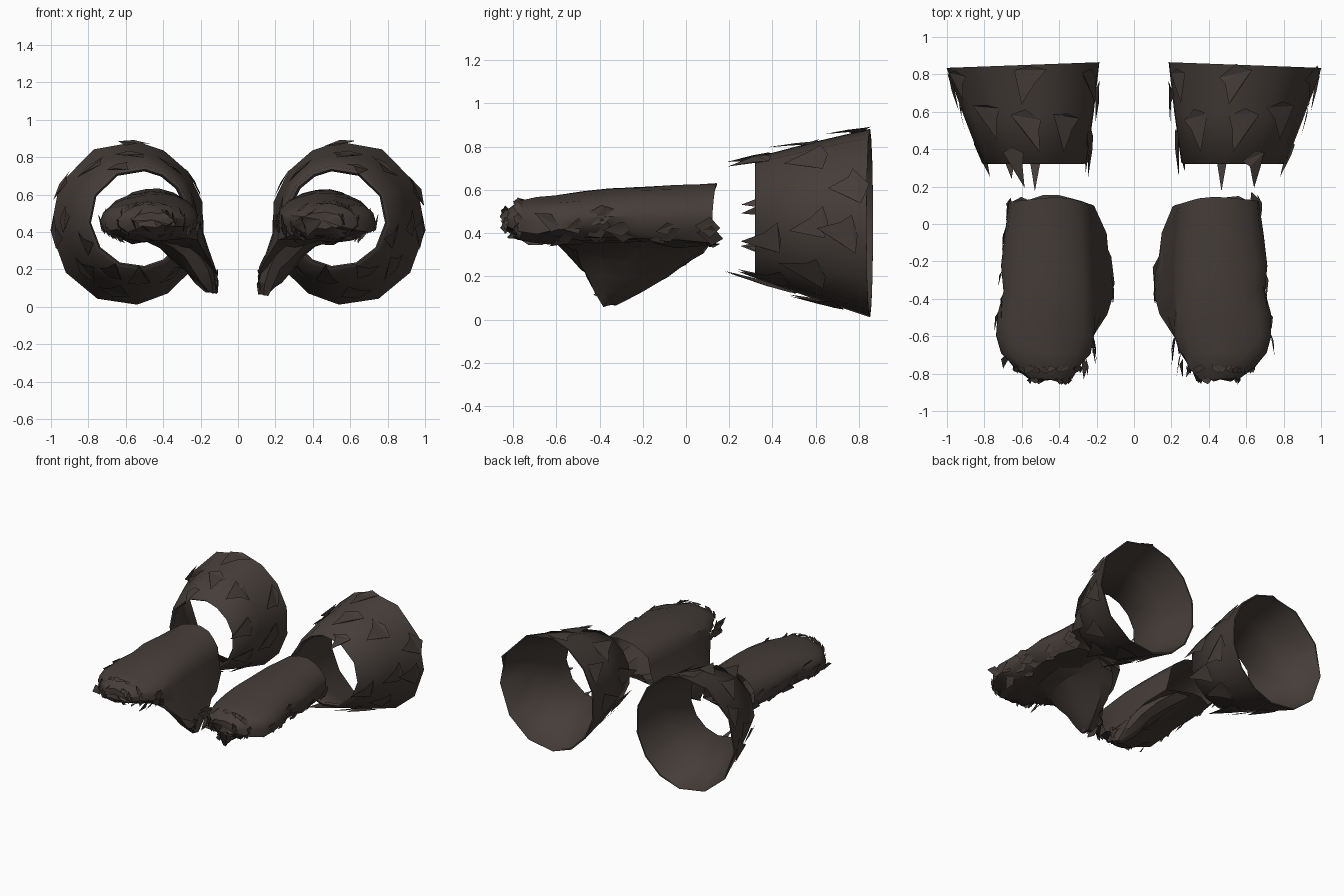
import bpy, bmesh, math, random
from mathutils import Vector

if "Cube" in bpy.data.objects:
    bpy.data.objects.remove(bpy.data.objects["Cube"])

hide = bpy.data.materials.new("dark worn leather")
hide.diffuse_color = (0.06, 0.047, 0.041, 1)
hide.use_nodes = True
hide.node_tree.nodes["Principled BSDF"].inputs["Base Color"].default_value = hide.diffuse_color


def make(name, bm, side, angle=40):
    """Turn a bmesh into an object, mirrored across x for the left side."""
    bmesh.ops.scale(bm, vec=(side, 1, 1), verts=bm.verts)
    if side < 0:
        bmesh.ops.reverse_faces(bm, faces=bm.faces)
    me = bpy.data.meshes.new(name)
    bm.to_mesh(me)
    bm.free()
    me.materials.append(hide)
    ob = bpy.data.objects.new(name, me)
    bpy.context.collection.objects.link(ob)
    bpy.ops.object.select_all(action='DESELECT')
    ob.select_set(True)
    bpy.context.view_layer.objects.active = ob
    bpy.ops.object.shade_smooth_by_angle(angle=math.radians(angle))
    return ob


def loft(bm, rings, cap=False, closed=False):
    """Skin a list of equal point rings."""
    vs = [[bm.verts.new(p) for p in r] for r in rings]
    pairs = list(zip(vs, vs[1:])) + ([(vs[-1], vs[0])] if closed else [])
    for a, b in pairs:
        n = len(a)
        for i in range(n):
            bm.faces.new((a[i], a[(i + 1) % n], b[(i + 1) % n], b[i]))
    if cap:
        c = bm.verts.new(sum((v.co for v in vs[-1]), Vector()) / len(vs[-1]))
        for i in range(len(vs[-1])):
            bm.faces.new((vs[-1][i], vs[-1][(i + 1) % len(vs[-1])], c))
    bmesh.ops.recalc_face_normals(bm, faces=bm.faces)


# uneven corner angles of the cuff
CORNERS = (-5, 28, 64, 97, 118, 141, 165, 192, 216, 239, 263, 293, 323)


def cuff_point(deg, t, lift=0.0):
    """Point on the flared cuff: t = 0 at the hand end, 1 at the wide rim."""
    a = math.radians(deg)
    x = 0.53 + 0.06 * t + (0.282 + 0.132 * t + lift) * math.cos(a)
    z = 0.472 - 0.025 * t + (0.281 + 0.158 * t + lift) * math.sin(a)
    y = 0.32 + 0.53 * t - 0.037 * (x - 0.59) * t
    return Vector((x, y, z))


def cuff(side):
    bm = bmesh.new()
    spec = [(.01, 0), (0.5, 0.004), (1, 0), (1, -0.010), (0.5, -0.018), (.03, -0.031), (0, -.016)]
    loft(bm, [[cuff_point(d, t, l) for d in CORNERS] for t, l in spec], closed=True)
    return make("cuff", bm, side, 70)


# angle, base position, tip position and half width of each scrap on the cuff
SCRAPS = [(2, .62, .3, 11), (28, .95, .65, 12), (50, .6, .25, 14), (73, .12, -.24, 11),
          (82, .5, .12, 13), (98, .95, .6, 12), (128, .5, .12, 14), (150, .9, .6, 11),
          (165, .3, -.12, 12), (183, .75, .4, 14), (210, .35, -.08, 12), (232, .5, .1, 13),
          (262, .35, -.27, 11), (280, .7, .3, 13), (300, .25, -.15, 12), (320, .6, .2, 13),
          (340, .22, -.13, 13), (350, .9, .55, 12)]


def cuff_scraps(side, rng):
    bm = bmesh.new()
    for deg, t0, t1, w in SCRAPS:
        deg += rng.uniform(-5, 5)
        mid = t0 * 0.6 + t1 * 0.4
        lean = rng.uniform(-10, 10)
        pts = [cuff_point(deg - w, t0, .010),
               cuff_point(deg, t0 + rng.uniform(.0, .08), .008),
               cuff_point(deg + w, t0 - rng.uniform(0, .1), .010),
               cuff_point(deg + w * .5 + lean * .4, mid, .018),
               cuff_point(deg + lean, t1, .030 if t1 > 0 else .018),
               cuff_point(deg - w * .6 + lean * .4, mid, .018)]
        vs = [bm.verts.new(p) for p in pts]
        for k in (1, 2, 3, 4):
            bm.faces.new((vs[0], vs[k + 1], vs[k]))
    return make("cuff_scraps", bm, side, 20)


# hand sections: y, inner x, outer x, bottom z, top z
HAND = [(.13, .24, .67, .335, .63), (-.05, .22, .69, .345, .622), (-.22, .215, .71, .355, .615),
        (-.36, .21, .70, .365, .608), (-.48, .21, .73, .36, .592), (-.60, .215, .735, .36, .578),
        (-.69, .245, .71, .365, .566), (-.77, .285, .64, .38, .55), (-.83, .345, .56, .42, .51)]
# lower edge of the skin sweeping from the hand down to the thumb: x, z
SWEEP = [(.21, .34), (.145, .27), (.128, .21), (.108, .165), (.14, .23), (.215, .36)]


def hand_point(sec, a):
    y, x0, x1, z0, z1 = sec
    mid = z0 + (z1 - z0) * 0.46
    c, s = math.cos(a), math.sin(a)
    # lower half is flatter than the domed back of the hand
    if s > 0:
        z = mid + (z1 - mid) * s
    else:
        z = mid - (mid - z0) * abs(s) ** 0.7
    return Vector(((x0 + x1) / 2 + (x1 - x0) / 2 * c, y, z))


def hand(side, rng):
    bm = bmesh.new()
    rings = []
    for k, sec in enumerate(HAND):
        ring = []
        for i in range(18):
            a = math.tau * i / 18
            p = hand_point(sec, a)
            if k < len(SWEEP) and i in (10, 11, 12):
                edge = Vector((SWEEP[k][0], sec[0], SWEEP[k][1]))
                if i == 10:
                    p = (hand_point(sec, math.pi) + edge) / 2
                elif i == 11:
                    p = edge
                else:
                    p = edge * .5 + p * .5
            # folds on the underside, shallow grooves between the fingers
            j = 0.018 if i > 12 or (k > 5 and i > 8) else 0.004
            p += Vector([rng.uniform(-j, j) for _ in range(3)])
            if k > 4 and math.sin(a) > 0.4 and i % 2:
                p.z -= 0.008
            if k == 0:  # wrist opening runs to a soft peak
                p.y += 0.02 - (.3 * (.38 - p.x) if p.x < .38 else .1 * (p.x - .38))
            ring.append(p)
        rings.append(ring)
    loft(bm, rings, cap=True)
    return make("glove_hand", bm, side, 35)


# thumb sections going down: z, inner x, outer x, front y, back y
THUMB = [(.365, .23, .53, -.57, .12), (.32, .19, .43, -.54, .09), (.26, .15, .35, -.50, .01),
         (.20, .12, .29, -.47, -.09), (.13, .102, .23, -.42, -.20), (.072, .112, .165, -.37, -.315)]


def thumb(side, rng):
    bm = bmesh.new()
    rings = []
    for z, x0, x1, y0, y1 in THUMB:
        ring = []
        for i in range(10):
            a = math.tau * i / 10
            c, s = math.cos(a), math.sin(a)
            p = Vector(((x0 + x1) / 2 + (x1 - x0) / 2 * math.copysign(abs(c) ** .8, c),
                        (y0 + y1) / 2 + (y1 - y0) / 2 * s, z))
            ring.append(p + Vector([rng.uniform(-.014, .014) for _ in range(3)]))
        rings.append(ring)
    loft(bm, rings, cap=True)
    return make("glove_thumb", bm, side, 22)


def hand_tatters(side, rng):
    """Ragged leather flakes on the fingertips, sides and thumb tip."""
    bm = bmesh.new()

    def flake(p, along, across, out, lift=.014):
        """Kite-shaped flake lying on the skin with its tip lifted."""
        n = out.normalized()
        side_dir = n.cross(Vector((0, 1, 0)))
        side_dir = side_dir.normalized() if side_dir.length > .1 else Vector((1, 0, 0))
        f = Vector((0, -1, 0)) + side_dir * rng.uniform(-.7, .7)
        f -= n * f.dot(n)
        q = [p - n * .006 - f * along * rng.uniform(.4, .9),
             p + n * .010 + side_dir * across * rng.uniform(.6, 1.2),
             p + n * lift + f * along, p + n * .004 - side_dir * across]
        vs = [bm.verts.new(v) for v in q]
        bm.faces.new((vs[0], vs[1], vs[2]))
        bm.faces.new((vs[0], vs[2], vs[3]))

    for _ in range(32):  # fingertips
        a = rng.uniform(0, math.tau)
        p = hand_point(HAND[rng.choice((7, 7, 8))], a)
        flake(p, rng.uniform(.02, .04), rng.uniform(.025, .045),
              Vector((math.cos(a), -.8, math.sin(a))))
    for _ in range(26):  # lower outer edge and inner fingers
        k = rng.randint(0, 6)
        a = rng.uniform(-.9, .1)
        if k > 4 and rng.random() < .5:
            a = math.pi - a
        p = hand_point(HAND[k], a)
        p.y -= rng.uniform(0, .08)
        flake(p, rng.uniform(.05, .09), rng.uniform(.03, .05),
              Vector((math.cos(a), 0, math.sin(a))))
    for _ in range(6):  # thumb tip
        p = Vector((.118, rng.uniform(-.40, -.33), rng.uniform(.11, .19)))
        flake(p, .035, .025, Vector((-1, 0, -.3)), .008)
    return make("glove_tatters", bm, side, 15)


for side, seed in ((1, 4), (-1, 11)):
    rng = random.Random(seed)
    tag = "right_" if side > 0 else "left_"
    for ob in (cuff(side), cuff_scraps(side, rng), hand(side, rng),
               thumb(side, rng), hand_tatters(side, rng)):
        ob.name = tag + ob.name.split(".")[0]
